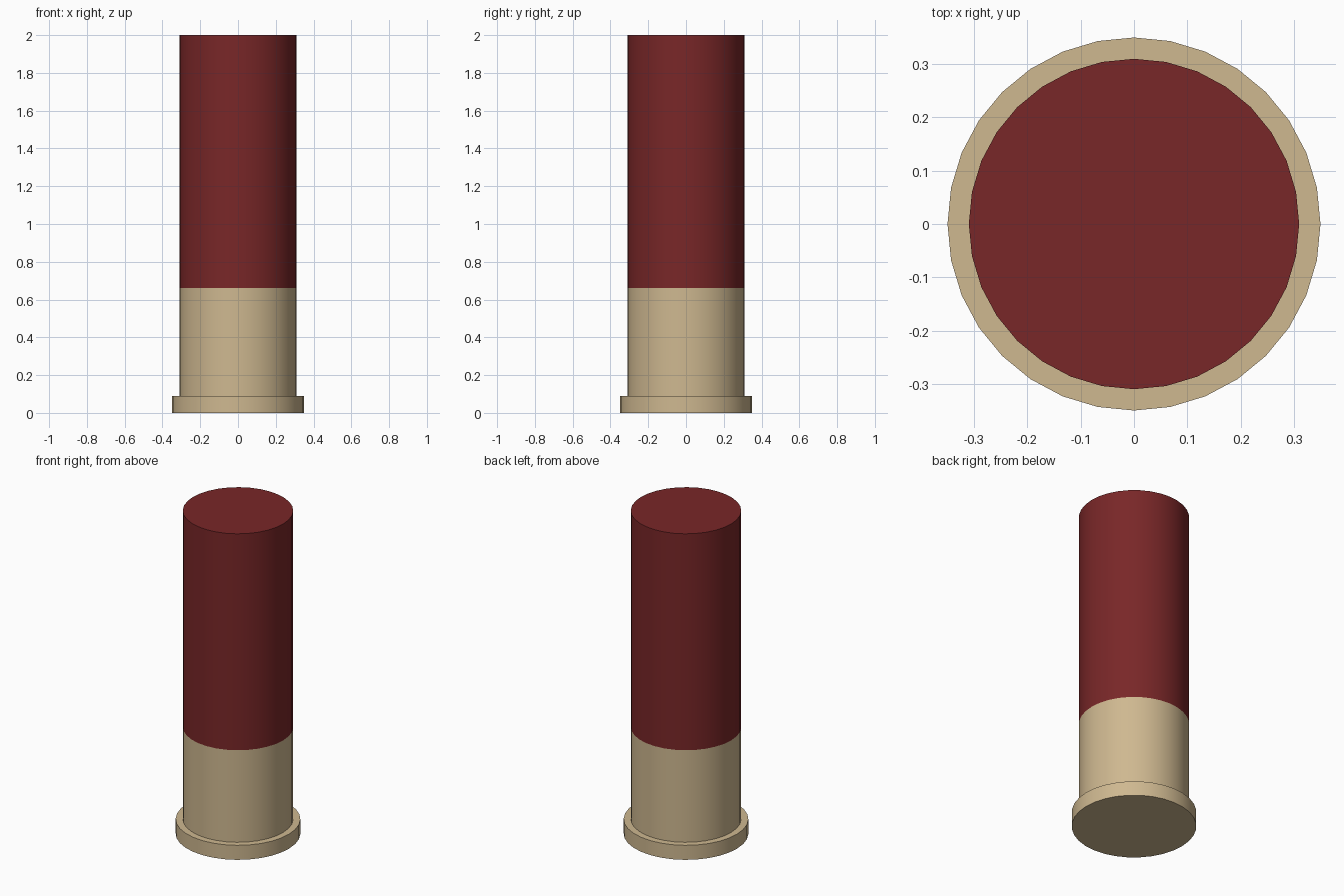
import bpy
import bmesh
import math

SIDES = 32

cube = bpy.data.objects.get("Cube")
if cube:
    bpy.data.objects.remove(cube, do_unlink=True)


def make_material(name, rgb):
    mat = bpy.data.materials.new(name)
    mat.use_nodes = True
    mat.diffuse_color = (*rgb, 1)
    bsdf = mat.node_tree.nodes["Principled BSDF"]
    bsdf.inputs["Base Color"].default_value = (*rgb, 1)
    bsdf.inputs["Roughness"].default_value = 0.5
    return mat


def lathe(name, profile, mat, cap_bottom=False, cap_top=False):
    """Revolve (radius, height) points, listed bottom to top, around z."""
    bm = bmesh.new()
    rings = []
    for radius, height in profile:
        angles = [math.tau * i / SIDES for i in range(SIDES)]
        rings.append([bm.verts.new((radius * math.cos(a), radius * math.sin(a), height))
                      for a in angles])
    for low, high in zip(rings, rings[1:]):
        for i in range(SIDES):
            j = (i + 1) % SIDES
            bm.faces.new((low[i], low[j], high[j], high[i]))
    if cap_bottom:
        bm.faces.new(rings[0][::-1])
    if cap_top:
        bm.faces.new(rings[-1])
    mesh = bpy.data.meshes.new(name)
    bm.to_mesh(mesh)
    bm.free()
    mesh.materials.append(mat)
    obj = bpy.data.objects.new(name, mesh)
    bpy.context.collection.objects.link(obj)
    bpy.ops.object.select_all(action="DESELECT")
    obj.select_set(True)
    bpy.context.view_layer.objects.active = obj
    bpy.ops.object.shade_smooth_by_angle(angle=math.radians(30))
    return obj


brass = make_material("pale brass", (0.62, 0.48, 0.28))
red = make_material("dark red plastic", (0.19, 0.02, 0.021))

body_radius, rim_radius = 0.31, 0.35
rim_top, head_top, shell_top = 0.09, 0.66, 2.0

# Brass head with its wider rim
lathe("brass_head", [(rim_radius, 0), (rim_radius, rim_top),
                     (body_radius, rim_top), (body_radius, head_top)],
      brass, cap_bottom=True)

# Plastic tube, flush with the head and closed at the top
lathe("plastic_tube", [(body_radius, head_top), (body_radius, shell_top)],
      red, cap_top=True)
